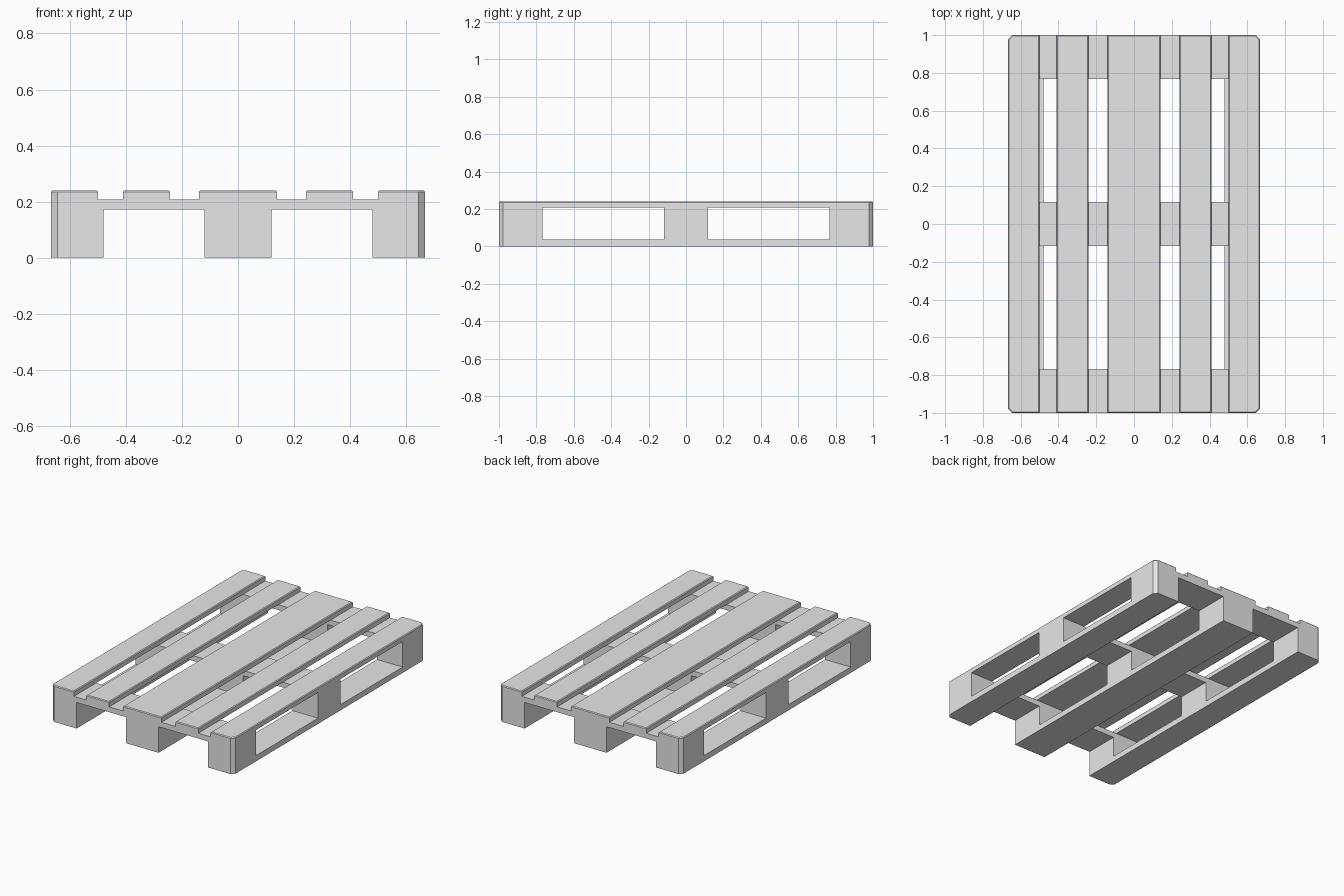
import bpy
import bmesh

HALF_W, HALF_L = 0.667, 1.0
CORNER = 0.022
# Layer heights: runners, blocks, cross boards, deck
Z_RUNNER, Z_BLOCK, Z_CROSS, Z_TOP = 0.038, 0.172, 0.207, 0.24

if "Cube" in bpy.data.objects:
    bpy.data.objects.remove(bpy.data.objects["Cube"], do_unlink=True)

grey = bpy.data.materials.new("plain grey")
grey.use_nodes = True
grey.diffuse_color = (0.8, 0.8, 0.8, 1)
grey.node_tree.nodes["Principled BSDF"].inputs["Base Color"].default_value = (0.8, 0.8, 0.8, 1)


def plank(name, xs, ys, zs, ease=0.0):
    """Box whose upright edges are chamfered on the pallet's outer corners."""
    bm = bmesh.new()
    bmesh.ops.create_cube(bm, size=1)
    for v in bm.verts:
        v.co = [span[int(c > 0)] for span, c in zip((xs, ys, zs), v.co)]

    def outer(v):
        return abs(v.co.x) > HALF_W - 1e-4 and abs(v.co.y) > HALF_L - 1e-4

    corners = [e for e in bm.edges
               if all(outer(v) for v in e.verts)
               and abs(e.verts[0].co.z - e.verts[1].co.z) > 1e-4]
    if corners:
        bmesh.ops.bevel(bm, geom=corners, offset=CORNER, segments=1, affect='EDGES')
    if ease:
        rim = [e for e in bm.edges if all(v.co.z > zs[1] - 1e-4 for v in e.verts)]
        bmesh.ops.bevel(bm, geom=rim, offset=ease, segments=1, affect='EDGES')
    bmesh.ops.recalc_face_normals(bm, faces=bm.faces)
    mesh = bpy.data.meshes.new(name)
    bm.to_mesh(mesh)
    bm.free()
    mesh.materials.append(grey)
    obj = bpy.data.objects.new(name, mesh)
    bpy.context.collection.objects.link(obj)


# Spans shared by the supports
columns = {"right": (-HALF_W, -0.48), "middle": (-0.119, 0.119), "left": (0.48, HALF_W)}
rows = {"front": (-HALF_L, -0.767), "centre": (-0.117, 0.117), "back": (0.767, HALF_L)}
full_x, full_y = (-HALF_W, HALF_W), (-HALF_L, HALF_L)

# Bottom runners and the nine blocks
for side, xs in columns.items():
    plank(f"{side}_runner", xs, full_y, (0, Z_RUNNER))
    for row, ys in rows.items():
        plank(f"{row}_{side}_block", xs, ys, (Z_RUNNER, Z_BLOCK))

# Cross boards
for row, ys in rows.items():
    plank(f"{row}_cross_board", full_x, ys, (Z_BLOCK, Z_CROSS))

# Deck boards with eased top edges
deck = {
    "right_outer": (-HALF_W, -0.5),
    "right_inner": (-0.41, -0.242),
    "middle": (-0.14, 0.14),
    "left_inner": (0.242, 0.41),
    "left_outer": (0.5, HALF_W),
}
for place, xs in deck.items():
    plank(f"{place}_deck_board", xs, full_y, (Z_CROSS, Z_TOP), ease=0.005)
